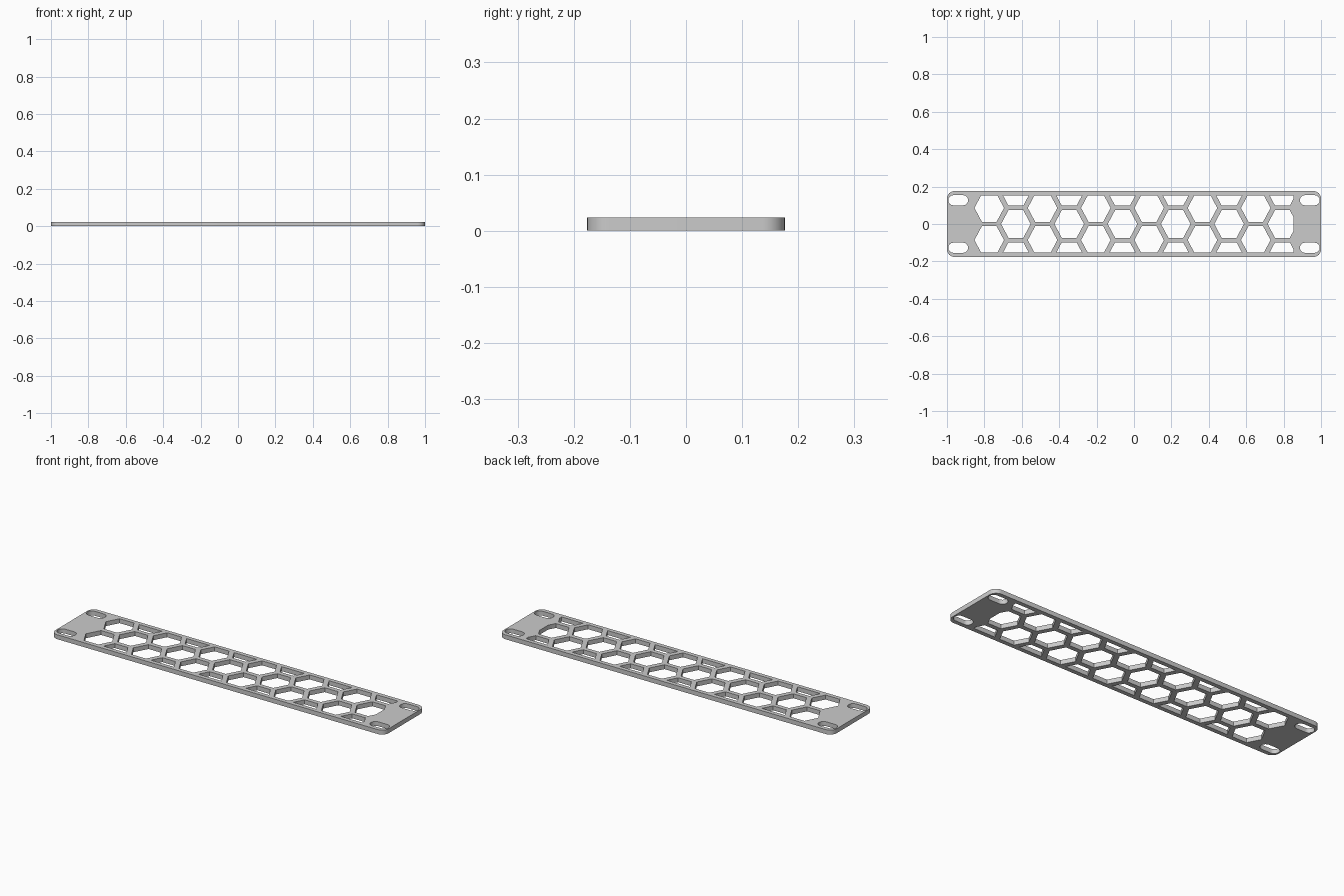
import bpy, bmesh
from math import sin, cos, pi, radians
from mathutils import Vector

cube = bpy.data.objects.get("Cube")
if cube:
    bpy.data.objects.remove(cube, do_unlink=True)

HALF_X, HALF_Y, THICK = 1.0, 0.176, 0.024
PITCH = 0.172                  # vertical hexagon spacing
COLUMN = 0.1425                # horizontal column spacing
FIRST_X = -0.774               # centre of the first column
HEX_X, HEX_Y = 0.079, 0.074    # hexagon half width and half height
WIN_X, WIN_Y = 0.853, 0.153    # perforated window


def rounded(cx, cy, hx, hy, r, steps=8):
    """Outline of a rounded rectangle; a slot when r equals hy."""
    pts = []
    for i, (sx, sy) in enumerate([(1, 1), (-1, 1), (-1, -1), (1, -1)]):
        for k in range(steps + 1):
            a = (i + k / steps) * pi / 2
            p = Vector((cx + sx * (hx - r) + r * cos(a), cy + sy * (hy - r) + r * sin(a)))
            if not pts or (p - pts[-1]).length > 1e-5:
                pts.append(p)
    return pts


def clip(pts, nx, ny, d):
    """Keep the part of a convex outline where n.p <= d."""
    n, out = Vector((nx, ny)), []
    for a, b in zip(pts, pts[1:] + pts[:1]):
        da, db = n.dot(a) - d, n.dot(b) - d
        if da <= 0:
            out.append(a)
        if da * db < 0:
            out.append(a.lerp(b, da / (da - db)))
    return out


# Outer edge and four mounting slots
outlines = [rounded(0, 0, HALF_X, HALF_Y, 0.04)]
for sx in (-1, 1):
    for sy in (-1, 1):
        outlines.append(rounded(sx * 0.94, sy * 0.127, 0.053, 0.027, 0.027))

# Honeycomb openings, trimmed to the window
for col in range(12):
    cx = FIRST_X + col * COLUMN
    rows = (-1, 0, 1) if col % 2 else (-0.5, 0.5)
    for row in rows:
        cy = row * PITCH
        hole = [Vector((cx + HEX_X * cos(k * pi / 3),
                        cy + HEX_Y * sin(k * pi / 3) / sin(pi / 3)))
                for k in range(6)]
        for plane in ((1, 0, WIN_X), (0, 1, WIN_Y), (0, -1, WIN_Y)):
            hole = clip(hole, *plane)
        outlines.append(hole)

# Filled flat curve with holes, extruded into the panel
curve = bpy.data.curves.new("panel_outline", "CURVE")
curve.dimensions = "2D"
curve.fill_mode = "BOTH"
curve.extrude = THICK / 2
for pts in outlines:
    spline = curve.splines.new("POLY")
    spline.points.add(len(pts) - 1)
    for point, p in zip(spline.points, pts):
        point.co = (p.x, p.y, 0, 1)
    spline.use_cyclic_u = True
source = bpy.data.objects.new("panel_source", curve)
bpy.context.collection.objects.link(source)
bpy.context.view_layer.update()
evaluated = source.evaluated_get(bpy.context.evaluated_depsgraph_get())
mesh = bpy.data.meshes.new_from_object(evaluated)
bpy.data.objects.remove(source, do_unlink=True)

bm = bmesh.new()
bm.from_mesh(mesh)
bmesh.ops.remove_doubles(bm, verts=bm.verts, dist=1e-5)
bmesh.ops.translate(bm, verts=bm.verts, vec=(0, 0, THICK / 2))
bmesh.ops.recalc_face_normals(bm, faces=bm.faces)
bm.to_mesh(mesh)
bm.free()

# Grey material
grey = bpy.data.materials.new("grey")
grey.use_nodes = True
color = (0.6, 0.6, 0.6, 1)
grey.diffuse_color = color
grey.node_tree.nodes["Principled BSDF"].inputs["Base Color"].default_value = color
mesh.materials.clear()
mesh.materials.append(grey)

panel = bpy.data.objects.new("vent_panel", mesh)
bpy.context.collection.objects.link(panel)
bpy.context.view_layer.objects.active = panel
panel.select_set(True)
bpy.ops.object.shade_smooth_by_angle(angle=radians(30))
